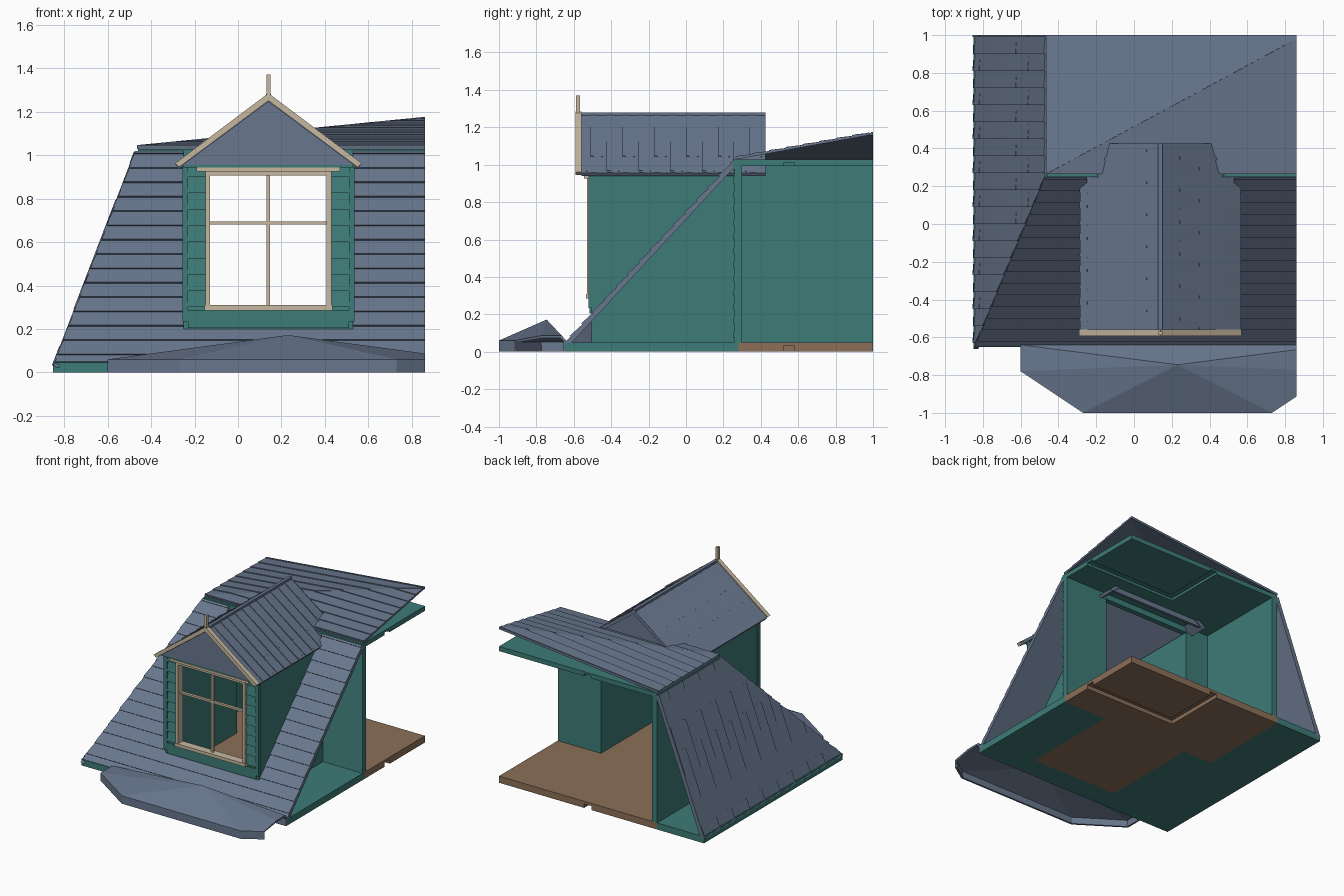
import bpy, bmesh, math
from mathutils import Vector as V

if "Cube" in bpy.data.objects:
    bpy.data.objects.remove(bpy.data.objects["Cube"])


def material(name, rgb):
    m = bpy.data.materials.new(name)
    m.diffuse_color = (*rgb, 1)
    m.use_nodes = True
    m.node_tree.nodes["Principled BSDF"].inputs["Base Color"].default_value = m.diffuse_color
    return m


SLATE = material("slate", (0.14, 0.185, 0.27))
TEAL = material("teal_paint", (0.047, 0.2, 0.185))
BROWN = material("brown_floor", (0.26, 0.16, 0.098))
CREAM = material("cream_trim", (0.57, 0.48, 0.35))


def finish(name, bm, mat):
    me = bpy.data.meshes.new(name)
    bm.to_mesh(me)
    bm.free()
    ob = bpy.data.objects.new(name, me)
    bpy.context.collection.objects.link(ob)
    me.materials.append(mat)
    return ob


def prism(name, pts, axis, a, b, mat):
    """Extrude a 2D outline along x, y or z from a to b."""
    put = {"x": lambda p, t: (t, p[0], p[1]),
           "y": lambda p, t: (p[0], t, p[1]),
           "z": lambda p, t: (p[0], p[1], t)}[axis]
    bm = bmesh.new()
    lo = [bm.verts.new(put(p, a)) for p in pts]
    hi = [bm.verts.new(put(p, b)) for p in pts]
    n = len(pts)
    bm.faces.new(lo)
    bm.faces.new(hi)
    for i in range(n):
        j = (i + 1) % n
        bm.faces.new((lo[i], lo[j], hi[j], hi[i]))
    bmesh.ops.recalc_face_normals(bm, faces=bm.faces)
    return finish(name, bm, mat)


def box(name, x, y, z, mat):
    pts = [(x[0], y[0]), (x[1], y[0]), (x[1], y[1]), (x[0], y[1])]
    return prism(name, pts, "z", z[0], z[1], mat)


def clip(poly, axis, limit, sign):
    """Keep the part of a convex 2D polygon where sign * (p[axis] - limit) >= 0."""
    out = []
    for i, p in enumerate(poly):
        q = poly[(i + 1) % len(poly)]
        dp, dq = sign * (p[axis] - limit), sign * (q[axis] - limit)
        if dp >= 0:
            out.append(p)
        if dp * dq < 0:
            f = dp / (dp - dq)
            out.append((p[0] + (q[0] - p[0]) * f, p[1] + (q[1] - p[1]) * f))
    return out


def courses(name, corners, outward, run, mat, d=0.09, cell=None, thick=0.025, lift=0.008):
    """Slab with overlapping courses stacked along 'run'; cell staggers shingles."""
    P = [V(c) for c in corners]
    n = (P[1] - P[0]).cross(P[2] - P[0]).normalized()
    if n.dot(V(outward)) < 0:
        n = -n
    v = V(run)
    v = (v - n * v.dot(n)).normalized()
    u = v.cross(n)
    base = P[0].dot(n)
    flat = [(p.dot(u), p.dot(v)) for p in P]
    u0, u1 = min(p[0] for p in flat), max(p[0] for p in flat)
    v0, v1 = min(p[1] for p in flat), max(p[1] for p in flat)
    bm = bmesh.new()

    def face(pts, direction):
        pts = [p for i, p in enumerate(pts) if (p - pts[i - 1]).length > 1e-5]
        if len(pts) < 3:
            return
        f = bm.faces.new([bm.verts.new(p) for p in pts])
        f.normal_update()
        if f.normal.dot(direction) < 0:
            f.normal_flip()

    for k in range(math.floor(v0 / d), math.ceil(v1 / d)):
        strip = clip(clip(flat, 1, k * d, 1), 1, (k + 1) * d, -1)
        shift = (k % 2) * cell / 2 if cell else 0
        span = range(math.floor((u0 - shift) / cell), math.ceil((u1 - shift) / cell)) if cell else [0]
        for c in span:
            poly, cuts = strip, []
            if cell:
                cuts = [c * cell + shift, (c + 1) * cell + shift]
                poly = clip(clip(poly, 0, cuts[0], 1), 0, cuts[1], -1)
            if len(poly) < 3:
                continue
            up = lift * (0.7 if c % 2 else 1)
            at = lambda p, h: u * p[0] + v * p[1] + n * (base + h)
            top = [at(p, up * max(0, k + 1 - p[1] / d)) for p in poly]
            mid = [at(p, 0) for p in poly]
            low = [at(p, -thick) for p in poly]
            face(top, n)
            face(low, -n)
            centre = sum(mid, V()) / len(mid)
            for i, p in enumerate(poly):
                j = (i + 1) % len(poly)
                q = poly[j]
                inner = any(v0 + 1e-4 < w < v1 - 1e-4 and abs(p[1] - w) + abs(q[1] - w) < 1e-5
                            for w in (k * d, (k + 1) * d))
                inner |= any(abs(p[0] - w) + abs(q[0] - w) < 1e-5 for w in cuts)
                bottom = mid if inner else low
                away = (mid[i] + mid[j]) / 2 - centre
                face([bottom[i], bottom[j], top[j], top[i]], away)
    return finish(name, bm, mat)


def groove(ob, z0, z1):
    """L-shaped channel cut into the underside of a slab."""
    pts = [(0.09, 0.52), (0.9, 0.52), (0.9, 0.58), (0.15, 0.58), (0.15, 1.05), (0.09, 1.05)]
    cutter = prism(ob.name + "_cutter", pts, "z", z0, z1, BROWN)
    cutter.hide_render = True
    cutter.hide_set(True)
    m = ob.modifiers.new("groove", "BOOLEAN")
    m.operation, m.solver, m.object = "DIFFERENCE", "EXACT", cutter


L, R, MID, END = -0.25, 0.53, 0.14, 0.86      # dormer sides, dormer centre, cut end
Y = (0, 1, 0)

# Floor: teal surround and brown room floor with the dormer bay
bay = [(-0.46, 1), (-0.46, 0.28), (L + 0.03, 0.28), (L + 0.03, -0.48),
       (R - 0.03, -0.48), (R - 0.03, 0.28), (END, 0.28)]
floor = prism("room_floor", bay + [(END, 1)], "z", 0, 0.05, BROWN)
groove(floor, -0.02, 0.03)
prism("eaves_floor", bay + [(END, -0.65), (-0.85, -0.65), (-0.85, 1)], "z", 0, 0.05, TEAL)

# Ceiling and its front trim
ceiling = box("ceiling", (-0.46, END), (0.25, 1), (0.993, 1.028), TEAL)
groove(ceiling, 0.97, 1.012)

# Room walls
box("left_wall", (-0.46, -0.415), (0.25, 1), (0.05, 0.993), TEAL)
for side, a, b in (("left", -0.415, L), ("right", R, END)):
    box(side + "_front_wall", (a, b), (0.26, 0.30), (0.05, 0.993), TEAL)
    courses(side + "_wall_boards", [(a, 0.26, 0.05), (b, 0.26, 0.05), (b, 0.26, 0.993), (a, 0.26, 0.993)],
            (0, -1, 0), (0, 0, 1), TEAL, d=0.075, thick=0.004)
box("lintel", (L + 0.03, R - 0.03), (0.26, 0.30), (0.95, 0.993), TEAL)


# Steep lower roof
def hip(z):
    return (-0.86 + 0.395 * z / 1.03, -0.69 + 0.955 * z / 1.03, z)


def front(x, z):
    return (x, hip(z)[1], z)


Z0, Z1 = 0.045, 1.015
out = (0, -1, 1)
courses("front_slope_left", [hip(Z0), front(L, Z0), front(L, Z1), hip(Z1)], out, Y, SLATE)
courses("front_slope_below", [front(L, Z0), front(R, Z0), front(R, 0.2), front(L, 0.2)], out, Y, SLATE)
courses("front_slope_right", [front(R, Z0), front(END, Z0), front(END, Z1), front(R, Z1)], out, Y, SLATE)
a, b = hip(0.03), hip(Z1)
courses("left_slope", [a, b, (b[0], 1, b[2]), (a[0], 1, a[2])], (-1, 0, 0.4), Y, SLATE, cell=0.36)

# Shallow upper roof, two planes meeting at a hip
e, peak = (-0.465, 0.265, 1.04), (END, 0.98, 1.17)
courses("upper_front_plane", [e, (END, 0.265, 1.04), peak], (0, 0, 1), Y, SLATE, thick=0.012, lift=0.006)
courses("upper_left_plane", [e, peak, (END, 1, 1.17), (-0.465, 1, 1.04)], (0, 0, 1), Y, SLATE,
        thick=0.012, lift=0.006)

# Dormer walls
for side, x0, x1, sx in (("left", L, -0.15, L), ("right", 0.43, R, R - 0.03)):
    box(side + "_dormer_cheek", (sx, sx + 0.03), (-0.48, 0.30), (0.05, 0.95), TEAL)
    box(side + "_dormer_front", (x0, x1), (-0.505, -0.48), (0.05, 0.95), TEAL)
    cx = L - 0.006 if side == "left" else R - 0.02
    box(side + "_corner_board", (cx, cx + 0.026), (-0.52, -0.49), (0.235, 0.95), TEAL)
    bx = (L + 0.02, -0.15) if side == "left" else (0.43, R - 0.02)
    courses(side + "_clapboards", [(bx[0], -0.505, 0.29), (bx[1], -0.505, 0.29),
            (bx[1], -0.505, 0.95), (bx[0], -0.505, 0.95)], (0, -1, 0), (0, 0, 1), TEAL,
            d=0.075, thick=0.004, lift=0.012)
box("dormer_apron", (-0.15, 0.43), (-0.505, -0.48), (0.05, 0.29), TEAL)
box("apron_board", (L + 0.02, R - 0.02), (-0.515, -0.5), (0.205, 0.285), TEAL)
box("dormer_head", (-0.15, 0.43), (-0.505, -0.48), (0.92, 0.95), TEAL)
box("frieze_board", (L, R), (-0.54, -0.48), (0.943, 0.965), TEAL)

# Window frame, glazing bars and trim
for x in (-0.15, 0.408):
    box("window_jamb", (x, x + 0.022), (-0.53, -0.475), (0.29, 0.92), CREAM)
box("window_sill", (-0.155, 0.435), (-0.535, -0.475), (0.286, 0.31), CREAM)
box("window_top", (-0.15, 0.43), (-0.53, -0.475), (0.905, 0.925), CREAM)
box("window_hood", (-0.19, 0.47), (-0.545, -0.5), (0.925, 0.943), CREAM)
box("vertical_bar", (MID - 0.008, MID + 0.008), (-0.51, -0.49), (0.31, 0.905), CREAM)
box("horizontal_bar", (-0.13, 0.41), (-0.51, -0.49), (0.68, 0.695), CREAM)

# Dormer gables, roof, bargeboards and finial
gable = [(L - 0.005, 0.955), (R + 0.005, 0.955), (MID, 1.25)]
prism("front_gable", gable, "y", -0.545, -0.525, SLATE)
prism("back_gable", gable, "y", 0.395, 0.415, SLATE)
for side, s in (("left", -1), ("right", 1)):
    ex = MID + s * 0.425
    courses(side + "_dormer_roof", [(ex, -0.56, 0.955), (MID, -0.56, 1.27), (MID, 0.425, 1.27), (ex, 0.425, 0.955)],
            (s, 0, 1), Y, SLATE, d=0.085, cell=0.26, thick=0.02, lift=0.006)
box("ridge_cap", (MID - 0.012, MID + 0.012), (-0.56, 0.425), (1.262, 1.28), SLATE)
barge = [(-0.29, 0.962), (MID, 1.285), (0.57, 0.962), (0.55, 0.945), (MID, 1.25), (-0.27, 0.945)]
prism("bargeboards", barge, "y", -0.592, -0.558, CREAM)
box("finial", (MID - 0.01, MID + 0.01), (-0.588, -0.568), (1.26, 1.37), CREAM)

# Hollow hipped bay roof at the foot, cut at the right end
bm = bmesh.new()
ring = [(-0.6, -0.64), (-0.6, -0.78), (-0.27, -1), (0.73, -1), (1.06, -0.78), (1.06, -0.64)]
lo = [bm.verts.new((x, y, 0)) for x, y in ring]
hi = [bm.verts.new((x, y, 0.06)) for x, y in ring]
apex = bm.verts.new((0.23, -0.745, 0.172))
for i in range(6):
    j = (i + 1) % 6
    bm.faces.new((lo[i], lo[j], hi[j], hi[i]))
    bm.faces.new((hi[i], hi[j], apex))
bmesh.ops.bisect_plane(bm, geom=bm.verts[:] + bm.edges[:] + bm.faces[:], plane_co=(END, 0, 0),
                       plane_no=(1, 0, 0), clear_outer=True)
shell = finish("bay_roof", bm, SLATE)
m = shell.modifiers.new("thickness", "SOLIDIFY")
m.thickness, m.offset = 0.015, -1
